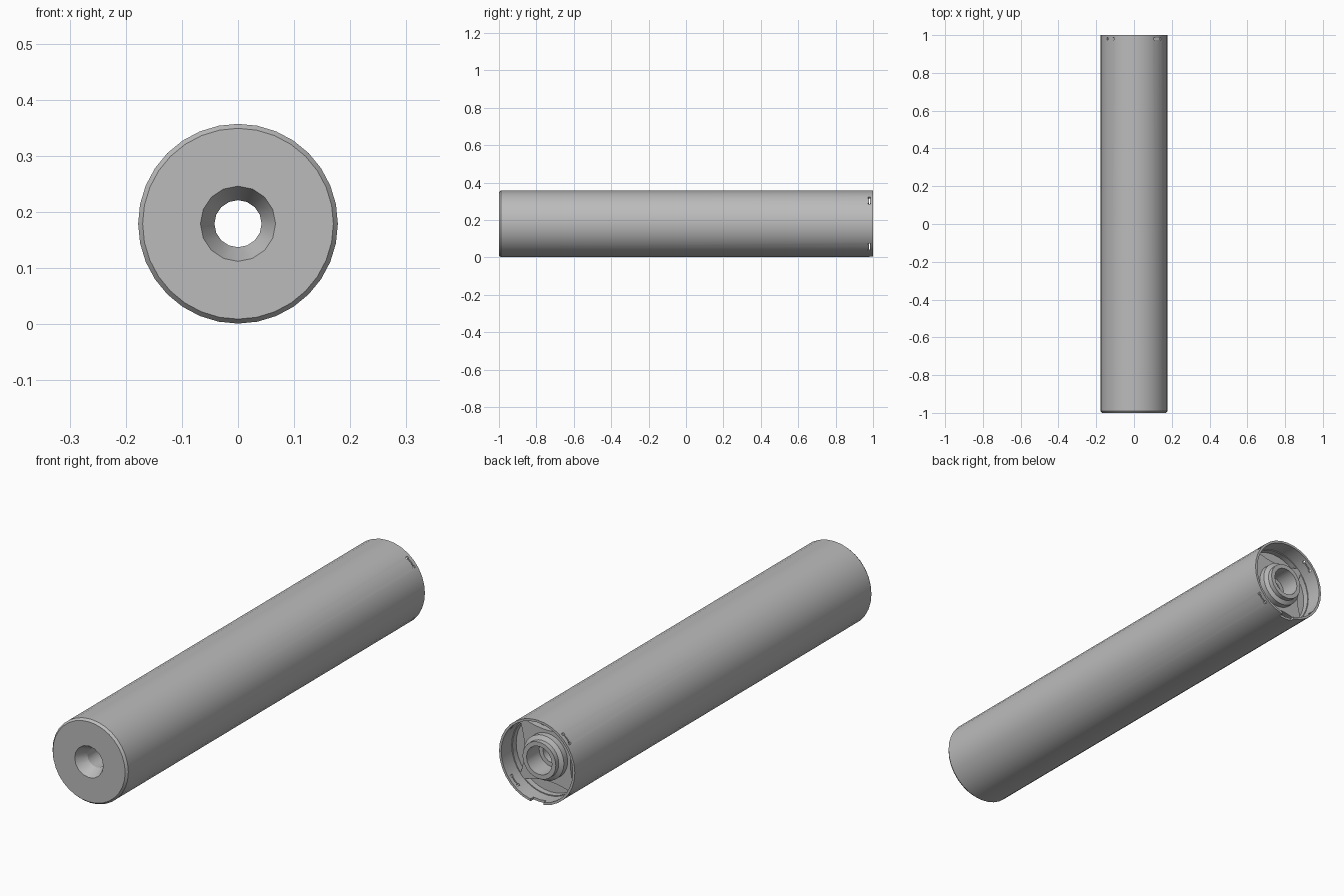
import bpy, bmesh
from math import sin, cos, pi, radians
from mathutils import Matrix, Vector

if "Cube" in bpy.data.objects:
    bpy.data.objects.remove(bpy.data.objects["Cube"], do_unlink=True)

AXIS_Z = 0.179

grey = bpy.data.materials.new("satin grey")
grey.use_nodes = True
grey.diffuse_color = (0.5, 0.5, 0.5, 1)
grey.node_tree.nodes["Principled BSDF"].inputs["Base Color"].default_value = (0.5, 0.5, 0.5, 1)


def finish(bm, name):
    bmesh.ops.recalc_face_normals(bm, faces=bm.faces[:])
    mesh = bpy.data.meshes.new(name)
    bm.to_mesh(mesh)
    bm.free()
    mesh.materials.append(grey)
    ob = bpy.data.objects.new(name, mesh)
    bpy.context.collection.objects.link(ob)
    return ob


def lathe(name, profile, sides):
    """Solid of revolution around y; the profile starts and ends on the axis."""
    bm = bmesh.new()
    rings = []
    for r, y in profile[1:-1]:
        rings.append([bm.verts.new((r * sin(2 * pi * i / sides), y,
                                    AXIS_Z + r * cos(2 * pi * i / sides)))
                      for i in range(sides)])
    for a, b in zip(rings, rings[1:]):
        for i in range(sides):
            j = (i + 1) % sides
            bm.faces.new((a[i], a[j], b[j], b[i]))
    bm.faces.new(rings[0])
    bm.faces.new(rings[-1])
    return finish(bm, name)


def prism(name, outline, y0, y1):
    """Extrude an (x, z) outline along y, relative to the axis."""
    bm = bmesh.new()
    face = bm.faces.new([bm.verts.new((x, y0, AXIS_Z + z)) for x, z in outline])
    new = bmesh.ops.extrude_face_region(bm, geom=[face])["geom"]
    bmesh.ops.translate(bm, vec=(0, y1 - y0, 0),
                        verts=[v for v in new if isinstance(v, bmesh.types.BMVert)])
    return finish(bm, name)


def cut(target, cutter):
    mod = target.modifiers.new("cut", 'BOOLEAN')
    mod.operation = 'DIFFERENCE'
    mod.solver = 'EXACT'
    mod.object = cutter
    bpy.ops.object.select_all(action='DESELECT')
    bpy.context.view_layer.objects.active = target
    target.select_set(True)
    bpy.ops.object.modifier_apply(modifier=mod.name)
    bpy.data.objects.remove(cutter, do_unlink=True)


# Tube with chamfered front, recessed back floor and stepped hub
tube = lathe("tube_body", [
    (0, -1), (0.17, -1), (0.178, -0.99), (0.178, 1), (0.168, 1), (0.168, 0.93),
    (0.095, 0.93), (0.095, 0.955), (0.078, 0.965), (0.078, 0.985), (0, 0.985)], 32)

# Bore: flared muzzle, straight channel, wider rear socket
cut(tube, lathe("bore_cutter", [
    (0, -1.02), (0.077, -1.02), (0.042, -0.95), (0.042, 0.9),
    (0.06, 0.9), (0.06, 1.1), (0, 1.1)], 16))

# Four lens-shaped pockets in the back floor
half = radians(40)
steps = 8
for k in range(4):
    turn = k * pi / 2
    arc = [half * (2 * i / steps - 1) for i in range(steps + 1)]
    pts = [(0.164 * sin(a), 0.164 * cos(a)) for a in arc]
    for a in reversed(arc[1:-1]):
        t = sin(a) / sin(half)
        pts.append((0.164 * sin(a), 0.164 * cos(half) - 0.018 * (1 - t * t)))
    pts = [(x * cos(turn) + z * sin(turn), z * cos(turn) - x * sin(turn)) for x, z in pts]
    cut(tube, prism("pocket_cutter", pts, 0.905, 0.94))

# Notch in the bottom of the back rim
cut(tube, prism("notch_cutter", [(-0.03, -0.2), (0.03, -0.2), (0.03, -0.15), (-0.03, -0.15)],
                0.98, 1.05))

# Four dumbbell slots through the rim wall
for k in range(4):
    spin = Matrix.Translation((0, 0, AXIS_Z)) @ Matrix.Rotation(pi / 4 + k * pi / 2, 4, 'Y')
    for x, sx, sy in ((0, 0.045, 0.005), (-0.022, 0.009, 0.014), (0.022, 0.009, 0.014)):
        bm = bmesh.new()
        place = spin @ Matrix.Translation((x, 0.98, 0.175)) @ Matrix.Diagonal((sx, sy, 0.04, 1))
        bmesh.ops.create_cube(bm, size=1, matrix=place)
        cut(tube, finish(bm, "slot_cutter"))

bpy.ops.object.select_all(action='DESELECT')
bpy.context.view_layer.objects.active = tube
tube.select_set(True)
bpy.ops.object.shade_smooth_by_angle(angle=radians(25))
